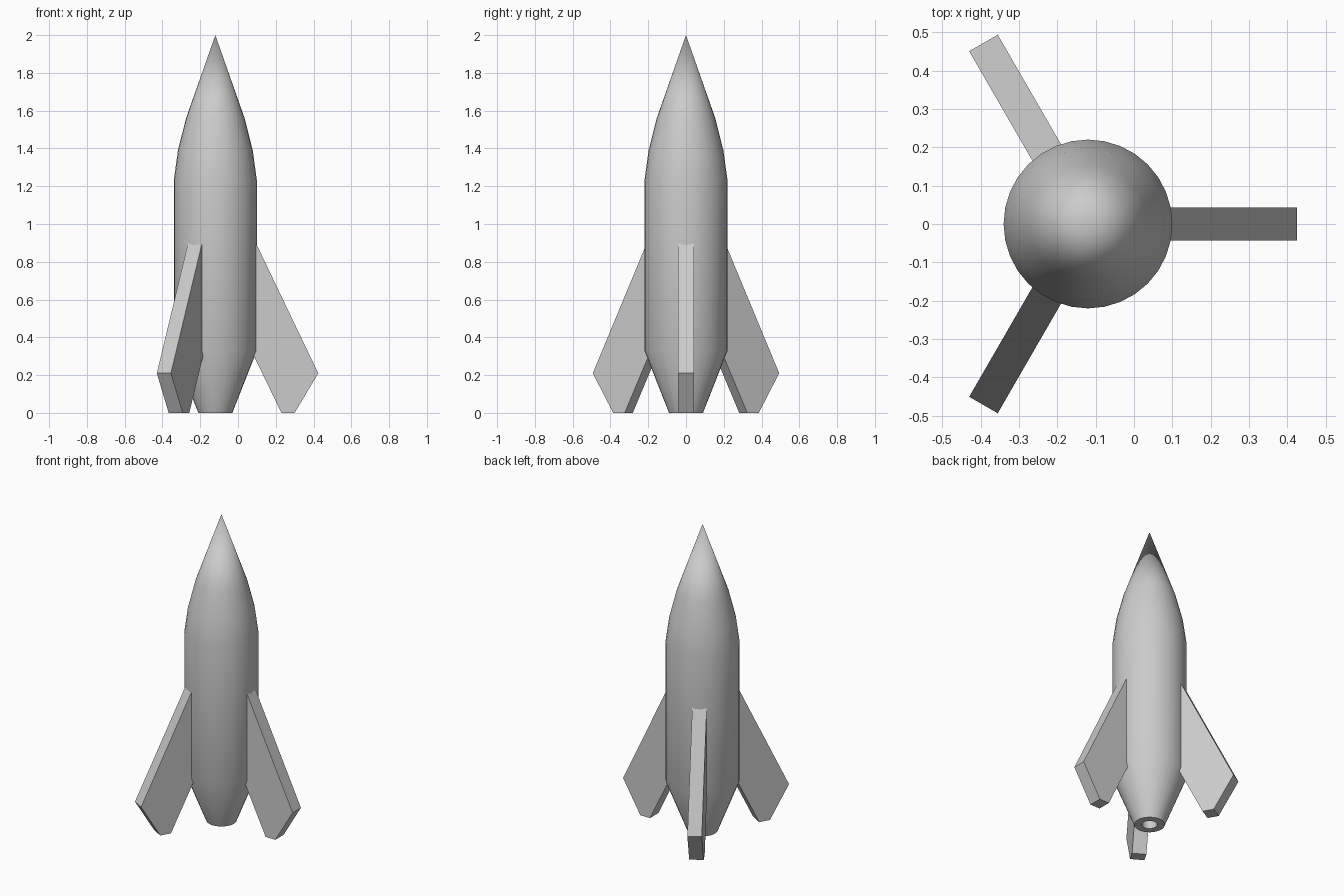
import bpy
import bmesh
from math import cos, sin, pi, radians
from mathutils import Matrix, Vector

AXIS_X = -0.12
SIDES = 32

cube = bpy.data.objects.get("Cube")
if cube:
    bpy.data.objects.remove(cube, do_unlink=True)

grey = bpy.data.materials.new("light_grey")
grey.use_nodes = True
grey.diffuse_color = (0.6, 0.6, 0.6, 1)
grey.node_tree.nodes["Principled BSDF"].inputs["Base Color"].default_value = (0.6, 0.6, 0.6, 1)


def finish(name, bm):
    bmesh.ops.remove_doubles(bm, verts=bm.verts, dist=1e-5)
    bmesh.ops.recalc_face_normals(bm, faces=bm.faces)
    mesh = bpy.data.meshes.new(name)
    bm.to_mesh(mesh)
    bm.free()
    mesh.materials.append(grey)
    obj = bpy.data.objects.new(name, mesh)
    obj.location.x = AXIS_X
    bpy.context.collection.objects.link(obj)
    return obj


# Hull: one lathed profile, from the exhaust recess round to the nose tip
profile = [(0, 0.22), (0.045, 0.22), (0.045, 0), (0.09, 0), (0.22, 0.33),
           (0.22, 1.23), (0.198, 1.39), (0.155, 1.56), (0, 2)]
bm = bmesh.new()
points = [bm.verts.new((r, 0, z)) for r, z in profile]
edges = [bm.edges.new(pair) for pair in zip(points, points[1:])]
bmesh.ops.spin(bm, geom=points + edges, cent=(0, 0, 0), axis=(0, 0, 1),
               angle=2 * pi, steps=SIDES)
hull = finish("hull", bm)
bpy.ops.object.select_all(action="DESELECT")
hull.select_set(True)
bpy.context.view_layer.objects.active = hull
bpy.ops.object.shade_smooth_by_angle(angle=radians(30))

# Fins: a swept plate, repeated at three angles, rooted inside the hull
outline = [(0.20, 0.93), (0.545, 0.21), (0.42, 0), (0.35, 0), (0.20, 0.31)]
HALF_THICK = 0.043
for name, angle in (("left_fin", 0), ("back_right_fin", 120), ("front_right_fin", 240)):
    bm = bmesh.new()
    side = bm.faces.new([bm.verts.new((r, -HALF_THICK, z)) for r, z in outline])
    grown = bmesh.ops.extrude_face_region(bm, geom=[side])["geom"]
    moved = [v for v in grown if isinstance(v, bmesh.types.BMVert)]
    bmesh.ops.translate(bm, verts=moved, vec=(0, 2 * HALF_THICK, 0))
    bmesh.ops.rotate(bm, verts=bm.verts, cent=(0, 0, 0),
                     matrix=Matrix.Rotation(radians(angle), 3, "Z"))
    finish(name, bm)
